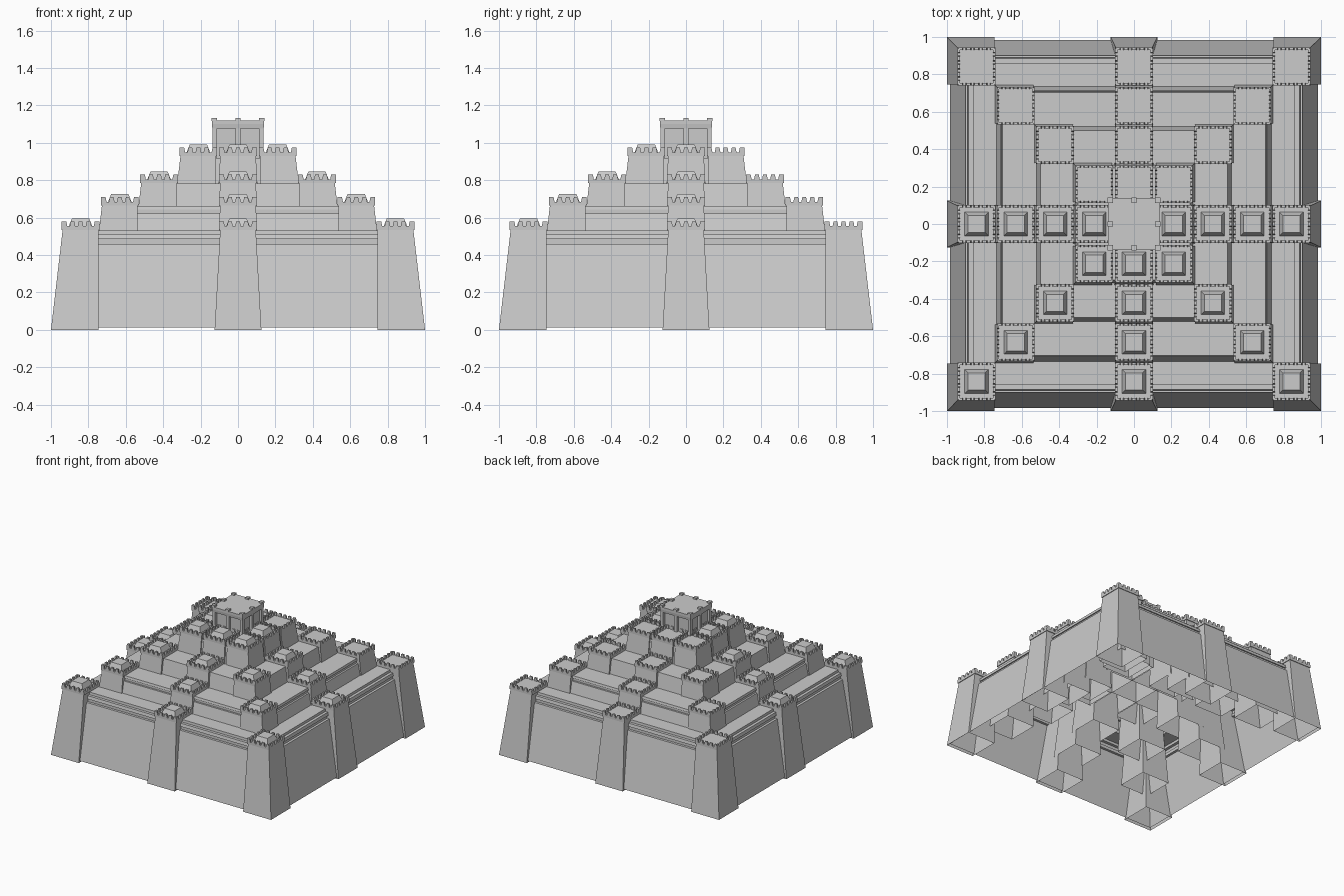
import bpy, bmesh

if "Cube" in bpy.data.objects:
    bpy.data.objects.remove(bpy.data.objects["Cube"])


def finish(name, bm):
    bmesh.ops.recalc_face_normals(bm, faces=bm.faces)
    me = bpy.data.meshes.new(name)
    bm.to_mesh(me)
    bm.free()
    ob = bpy.data.objects.new(name, me)
    bpy.context.collection.objects.link(ob)
    return ob


def frustum(bm, lo, hi, z0, z1, bottom=True, top=True):
    """Box whose bottom and top rectangles (x0, x1, y0, y1) may differ."""
    def ring(r, z):
        return [bm.verts.new(p) for p in ((r[0], r[2], z), (r[1], r[2], z),
                                          (r[1], r[3], z), (r[0], r[3], z))]
    a, b = ring(lo, z0), ring(hi, z1)
    for i in range(4):
        j = (i + 1) % 4
        bm.faces.new((a[i], a[j], b[j], b[i]))
    if bottom:
        bm.faces.new(a[::-1])
    if top:
        bm.faces.new(b)


def square(cx, cy, h):
    return (cx - h, cx + h, cy - h, cy + h)


# Stepped terraces: square rings following one profile (half width, height)
def terraces():
    prof = [(0.985, 0.012), (0.90, 0.46), (0.88, 0.46), (0.88, 0.485),
            (0.89, 0.485), (0.885, 0.51), (0.862, 0.51), (0.86, 0.53),
            (0.735, 0.53), (0.715, 0.622), (0.70, 0.622), (0.70, 0.643),
            (0.708, 0.643), (0.704, 0.662), (0.52, 0.662), (0.50, 0.782),
            (0.315, 0.782), (0.30, 0.92)]
    bm = bmesh.new()
    prev = None
    for h, z in prof:
        ring = [bm.verts.new((sx * h, sy * h, z))
                for sx, sy in ((-1, -1), (1, -1), (1, 1), (-1, 1))]
        if prev:
            for i in range(4):
                j = (i + 1) % 4
                bm.faces.new((prev[i], prev[j], ring[j], ring[i]))
        prev = ring
    bm.faces.new(prev)
    finish("terrace_walls", bm)


# Extent of a tower along one axis: outer sides lean, inner sides are upright
def span(side, inset):
    if side == 0:
        return (-0.125, 0.125), (-0.095, 0.095)
    lo, hi = (0.747 - inset, 1.0 - inset), (0.747 - inset, 0.937 - inset)
    if side < 0:
        return (-lo[1], -lo[0]), (-hi[1], -hi[0])
    return lo, hi


def tower(level, sx, sy):
    inset, z = 0.21 * level, (0, 0.13, 0.25, 0.395)[level]
    xl, xh = span(sx, inset)
    yl, yh = span(sy, inset)
    cx, cy = sum(xh) / 2, sum(yh) / 2
    bm = bmesh.new()
    frustum(bm, xl + yl, xh + yh, z, z + 0.54, bottom=False, top=False)
    # parapet band
    H = 0.101
    frustum(bm, square(cx, cy, H), square(cx, cy, H), z + 0.535, z + 0.554)
    # merlons, five to a side
    n, t = 5, 0.006
    c = H - t
    for i in range(n):
        o = -1 + 2 * i / (n - 1)
        for s in (-1, 1):
            for along_x in (True, False):
                w, w2 = 0.015, 0.010
                p = o * (H - w)
                if along_x:
                    x, y = cx + p, cy + s * c
                    lo, hi = (x - w, x + w, y - t, y + t), (x - w2, x + w2, y - t, y + t)
                else:
                    x, y = cx + s * c, cy + p
                    lo, hi = (x - t, x + t, y - w, y + w), (x - t, x + t, y - w2, y + w2)
                frustum(bm, lo, hi, z + 0.554, z + 0.58, bottom=False)
    # roof cap, absent on the rear towers
    if sy <= 0:
        frustum(bm, square(cx, cy, 0.063), square(cx, cy, 0.046),
                z + 0.554, z + 0.596, bottom=False)
    finish("tower", bm)


# Central keep: recessed core, pilasters, cornice and small merlons
def keep():
    bm = bmesh.new()
    core = square(0, 0, 0.115)
    frustum(bm, core, core, 0.90, 1.09)
    for sx in (-1, 0, 1):
        for sy in (-1, 0, 1):
            if sx == sy == 0:
                continue
            hx, hy = (0.014 if s == 0 else 0.012 for s in (sx, sy))
            x, y = sx * 0.124, sy * 0.124
            r = (x - hx, x + hx, y - hy, y + hy)
            frustum(bm, r, r, 0.90, 1.08)
            x, y = sx * 0.127, sy * 0.127
            r = square(x, y, 0.014)
            frustum(bm, r, r, 1.118, 1.134, bottom=False)
    frustum(bm, square(0, 0, 0.137), square(0, 0, 0.14), 1.077, 1.10)
    frustum(bm, square(0, 0, 0.14), square(0, 0, 0.14), 1.10, 1.12)
    finish("central_keep", bm)


terraces()
for level in range(4):
    for sx in (-1, 0, 1):
        for sy in (-1, 0, 1):
            if sx or sy:
                tower(level, sx, sy)
keep()
